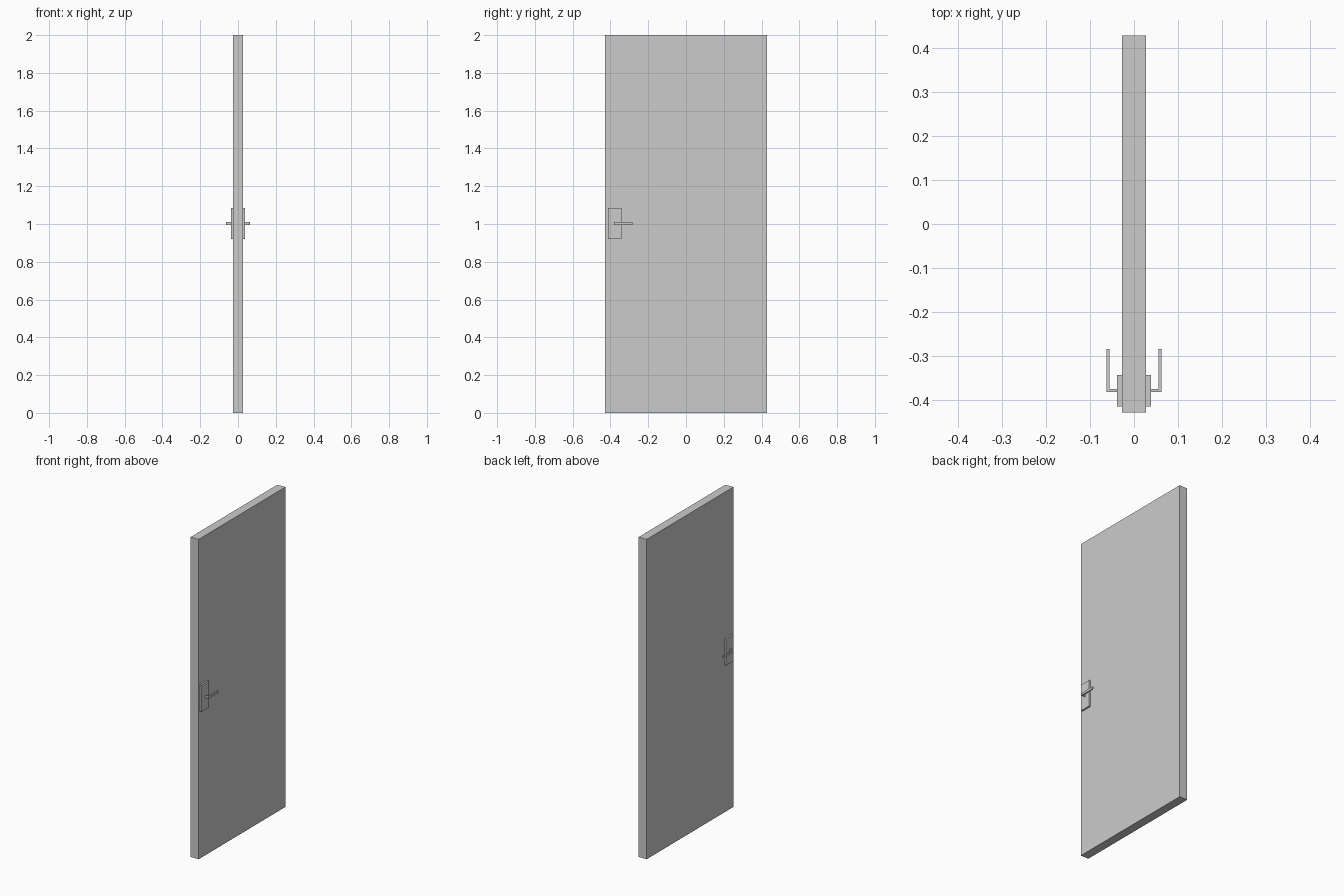
import bpy, bmesh

if "Cube" in bpy.data.objects:
    bpy.data.objects.remove(bpy.data.objects["Cube"])


def prism(name, outline, z0, z1):
    """Extrude a flat xy outline from z0 up to z1."""
    bm = bmesh.new()
    face = bm.faces.new([bm.verts.new((x, y, z0)) for x, y in outline])
    ext = bmesh.ops.extrude_face_region(bm, geom=[face])
    top = [v for v in ext["geom"] if isinstance(v, bmesh.types.BMVert)]
    bmesh.ops.translate(bm, verts=top, vec=(0, 0, z1 - z0))
    bmesh.ops.recalc_face_normals(bm, faces=bm.faces)
    mesh = bpy.data.meshes.new(name)
    bm.to_mesh(mesh)
    bm.free()
    obj = bpy.data.objects.new(name, mesh)
    bpy.context.collection.objects.link(obj)
    return obj


def rect(x0, x1, y0, y1):
    return [(x0, y0), (x1, y0), (x1, y1), (x0, y1)]


# Door leaf
T = 0.0275
prism("door_panel", rect(-T, T, -0.428, 0.428), 0, 2)

# Backing plate, on both faces of the door
plate = prism("handle_plate", rect(T, 0.038, -0.414, -0.342), 0.92, 1.086)

# L-shaped lever: stem out of the plate, then a grip along the door
lever = prism("lever_handle", [
    (0.038, -0.381), (0.0625, -0.381), (0.0625, -0.283),
    (0.056, -0.283), (0.056, -0.3745), (0.038, -0.3745)], 0.995, 1.01)

for part in (plate, lever):
    part.modifiers.new("both_sides", "MIRROR").use_mirror_merge = False
